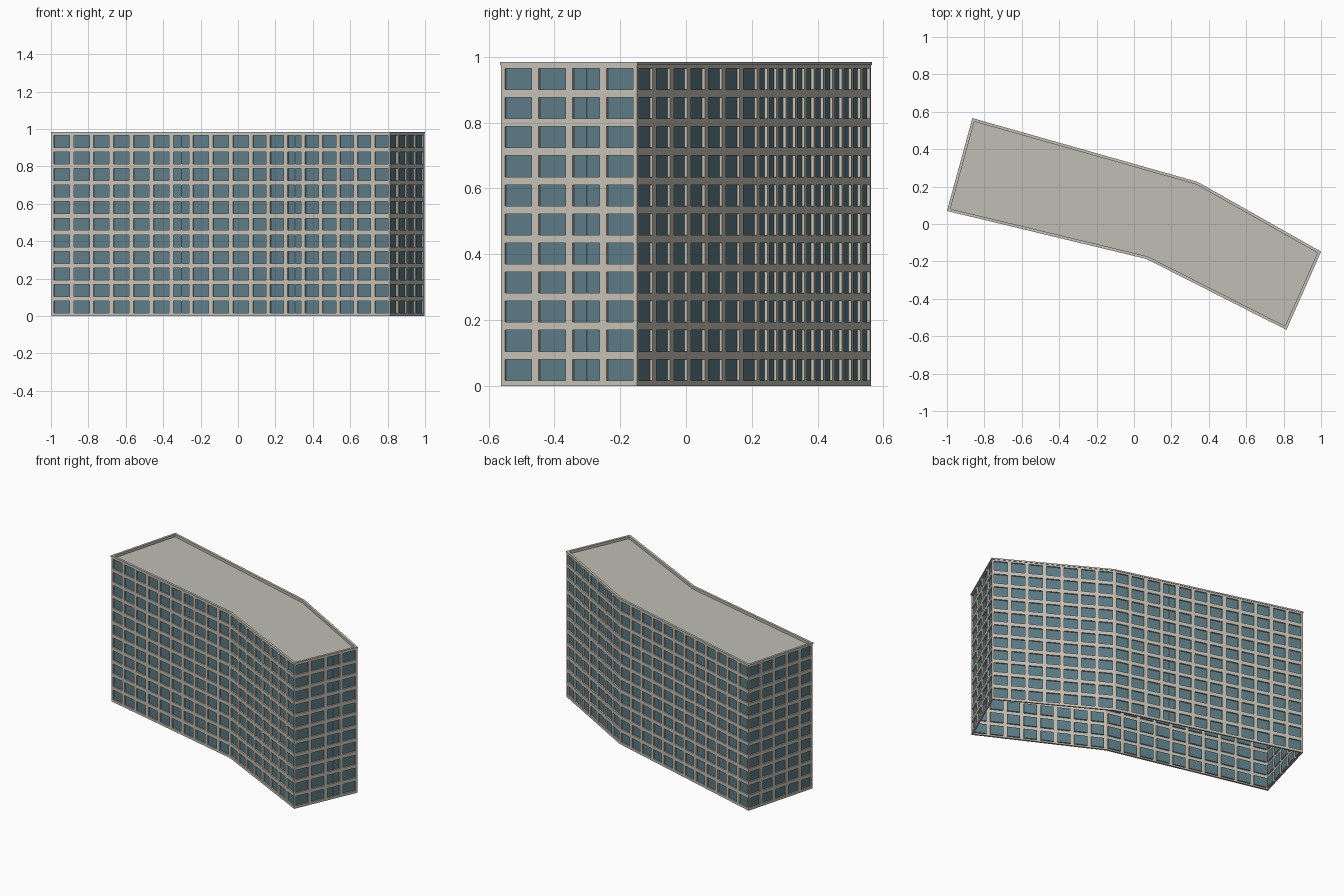
import bpy, bmesh
from mathutils import Vector

cube = bpy.data.objects.get("Cube")
if cube:
    bpy.data.objects.remove(cube, do_unlink=True)


def make_material(name, color):
    mat = bpy.data.materials.new(name)
    mat.use_nodes = True
    mat.diffuse_color = (*color, 1)
    mat.node_tree.nodes["Principled BSDF"].inputs["Base Color"].default_value = (*color, 1)
    return mat


WALL = make_material("pale stone", (0.57, 0.54, 0.48))
ROOF = make_material("roof grey", (0.52, 0.52, 0.46))
GLASS = make_material("blue grey glass", (0.11, 0.20, 0.24))
DARK = make_material("dark frame", (0.04, 0.07, 0.085))

# Bent slab footprint, counter-clockwise, at the outer edge of the coping
FOOTPRINT = [Vector(p) for p in [(-1, 0.07), (0.067, -0.187), (0.815, -0.566),
                                 (1, -0.148), (0.34, 0.225), (-0.864, 0.566)]]
FLOORS = 11
BASE = 0.0045
STOREY = 0.0884
BAY = 0.1
RECESS = 0.009
COPING_BOTTOM = 0.976
TOP = 0.985


def inset_outline(distance):
    """Footprint moved inward by a distance, with mitred corners."""
    points = []
    for i, p in enumerate(FOOTPRINT):
        a = (p - FOOTPRINT[i - 1]).normalized()
        b = (FOOTPRINT[(i + 1) % len(FOOTPRINT)] - p).normalized()
        na, nb = Vector((-a.y, a.x)), Vector((-b.y, b.x))
        points.append(p + (na + nb) * distance / (1 + na.dot(nb)))
    return points


def finish(name, bm, *materials):
    mesh = bpy.data.meshes.new(name)
    bm.to_mesh(mesh)
    bm.free()
    for mat in materials:
        mesh.materials.append(mat)
    obj = bpy.data.objects.new(name, mesh)
    bpy.context.collection.objects.link(obj)
    return obj


def ring(name, outer, inner, z0, z1, mat):
    """Closed band following the footprint."""
    bm = bmesh.new()
    loops = [[bm.verts.new((p.x, p.y, z)) for p in inset_outline(d)]
             for d, z in ((outer, z0), (outer, z1), (inner, z1), (inner, z0))]
    count = len(FOOTPRINT)
    for k in range(4):
        low, high = loops[k], loops[(k + 1) % 4]
        for i in range(count):
            j = (i + 1) % count
            bm.faces.new((low[i], low[j], high[j], high[i]))
    bmesh.ops.recalc_face_normals(bm, faces=bm.faces)
    return finish(name, bm, mat)


def facade(name, start, end, mullion_bay=None):
    """Grid of bays with recessed panes; one bay may carry a central mullion."""
    bays = int((end - start).length / BAY)
    bm = bmesh.new()
    rows = []
    for r in range(FLOORS + 1):
        line = [start.lerp(end, c / bays) for c in range(bays + 1)]
        rows.append([bm.verts.new((p.x, p.y, BASE + r * STOREY)) for p in line])
    panes = [bm.faces.new((rows[r][c], rows[r][c + 1], rows[r + 1][c + 1], rows[r + 1][c]))
             for r in range(FLOORS) for c in range(bays)]
    bm.normal_update()
    bmesh.ops.inset_individual(bm, faces=panes, thickness=0.0122, use_even_offset=True)
    bmesh.ops.inset_individual(bm, faces=panes, thickness=0, depth=-RECESS)
    for pane in panes:
        pane.material_index = 1
    # Thin upright in the middle of each pane of the chosen bay
    if mullion_bay is not None:
        along = (end - start).normalized()
        inward = Vector((-along.y, along.x))
        middle = start.lerp(end, (mullion_bay + 0.5) / bays) + inward * (RECESS - 0.002)
        a, b = middle - along * 0.0025, middle + along * 0.0025
        for r in range(FLOORS):
            z0 = BASE + r * STOREY + 0.0122
            z1 = z0 + STOREY - 0.0244
            bar = bm.faces.new([bm.verts.new((p.x, p.y, z))
                                for p, z in ((a, z0), (b, z0), (b, z1), (a, z1))])
            bar.material_index = 2
    return finish(name, bm, WALL, GLASS, DARK)


# Window walls
corners = inset_outline(0.003)
walls = [("front_right_wing_wall", 6), ("front_left_wing_wall", 2), ("left_end_wall", 2),
         ("back_left_wing_wall", None), ("back_right_wing_wall", 3), ("right_end_wall", None)]
for i, (name, mullion_bay) in enumerate(walls):
    facade(name, corners[i], corners[(i + 1) % len(corners)], mullion_bay)

# Base strip and roof coping
ring("base_strip", 0.003, 0.012, 0, BASE, WALL)
ring("roof_coping", 0, 0.015, COPING_BOTTOM, TOP, WALL)
ring("parapet_lining", 0.0125, 0.015, 0.968, COPING_BOTTOM, WALL)

# Flat roof slightly below the coping
bm = bmesh.new()
bm.faces.new([bm.verts.new((p.x, p.y, 0.968)) for p in inset_outline(0.004)])
finish("roof", bm, ROOF)
